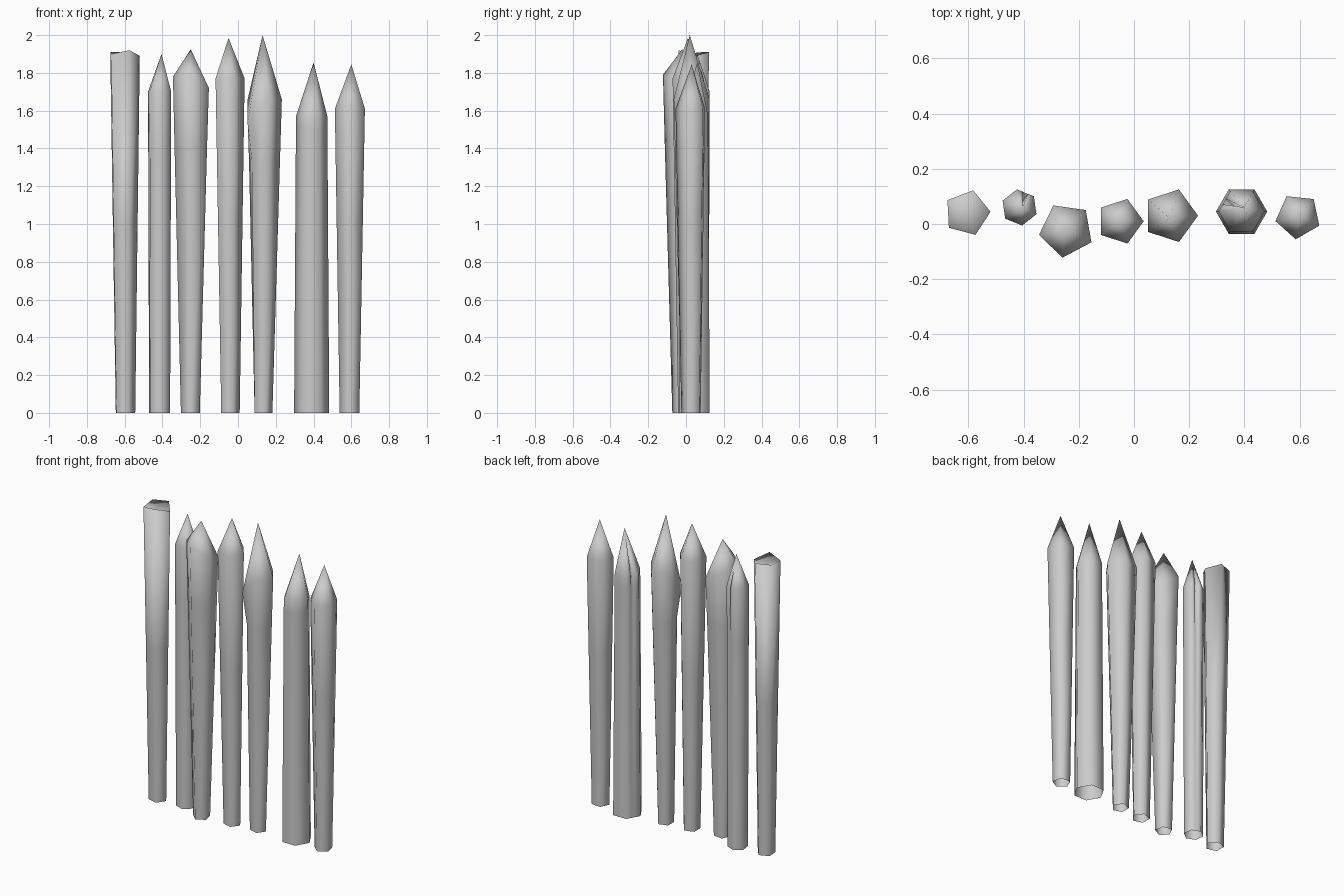
import bpy, bmesh
from math import cos, sin, pi, radians

cube = bpy.data.objects.get("Cube")
if cube:
    bpy.data.objects.remove(cube)

wood = bpy.data.materials.new("pale_grey")
wood.use_nodes = True
GREY = (0.6, 0.6, 0.6, 1)
wood.diffuse_color = GREY
wood.node_tree.nodes["Principled BSDF"].inputs["Base Color"].default_value = GREY


def polygon_radius(angle, sides, phase):
    """Distance to the outline of a unit polygon in a given direction."""
    step = 2 * pi / sides
    return cos(step / 2) / cos((angle - phase) % step - step / 2)


def stake(name, base, top, tip, sides, phase, shoulder, mid,
          lift=None, slit=None, pinch=None):
    """Open-bottomed tapered post; base and top are (x, y, radius).
    lift: height change per corner, slit: direction of a split,
    pinch: (corner, factor) narrowing the middle ring."""
    phase = radians(phase)
    corners = [(phase + 2 * pi * i / sides, 1.0, i) for i in range(sides)]
    if slit is not None:
        for offset, depth in ((-9, 1), (0, 0.3), (9, 1)):
            corners.append((radians(slit + offset), depth, None))
    corners.sort(key=lambda c: (c[0] - phase + 1e-5) % (2 * pi))
    bm = bmesh.new()
    rings = []
    for z in (0, mid, shoulder):
        t = z / shoulder
        x, y, r = (b + (a - b) * t for a, b in zip(top, base))
        ring = []
        for angle, depth, index in corners:
            d, h = r, z
            if index is None:
                d *= polygon_radius(angle, sides, phase)
            if z == shoulder:
                d *= depth
                if lift and index is not None:
                    h += lift[index]
            if z == mid and pinch and index == pinch[0]:
                d *= pinch[1]
            ring.append(bm.verts.new((x + d * cos(angle), y + d * sin(angle), h)))
        rings.append(ring)
    point = bm.verts.new(tip)
    n = len(corners)
    for i in range(n):
        j = (i + 1) % n
        for low, high in zip(rings, rings[1:]):
            bm.faces.new((low[i], low[j], high[j], high[i]))
        bm.faces.new((rings[-1][i], rings[-1][j], point))
    for face in bm.faces:
        face.smooth = True
    mesh = bpy.data.meshes.new(name)
    bm.to_mesh(mesh)
    bm.free()
    mesh.materials.append(wood)
    obj = bpy.data.objects.new(name, mesh)
    bpy.context.scene.collection.objects.link(obj)


# Broken-off post with a sunken top
stake("blunt_stake", (-0.6, 0.036, 0.056), (-0.605, 0.04, 0.085),
      (-0.605, 0.04, 1.87), 5, 3, 1.9, 1.0, lift=(-0.01, 0.01, 0.01, 0, 0.02))
# Pointed posts, from the model's right to its left
stake("split_stake", (-0.415, 0.06, 0.06), (-0.415, 0.06, 0.066),
      (-0.405, 0.06, 1.9), 6, 38, 1.7, 1.38, slit=68)
stake("leaning_stake", (-0.25, -0.02, 0.053), (-0.245, -0.022, 0.101),
      (-0.25, -0.02, 1.925), 5, 46, 1.76, 1.4, lift=(-0.08, -0.02, 0.02, 0.03, -0.04))
stake("middle_stake", (-0.045, 0.01, 0.054), (-0.05, 0.01, 0.085),
      (-0.05, 0.01, 1.985), 5, 0, 1.77, 1.0)
stake("tall_stake", (0.13, 0.027, 0.052), (0.132, 0.03, 0.1),
      (0.13, 0.02, 2.0), 5, 0, 1.66, 1.34, lift=(0, 0, 0, -0.12, 0), pinch=(3, 0.8))
stake("thick_stake", (0.39, 0.045, 0.093), (0.39, 0.045, 0.083),
      (0.4, 0.06, 1.855), 6, 0, 1.57, 1.5, slit=150)
stake("end_stake", (0.592, 0.03, 0.055), (0.595, 0.028, 0.084),
      (0.6, 0.03, 1.845), 5, 48, 1.61, 1.0)
